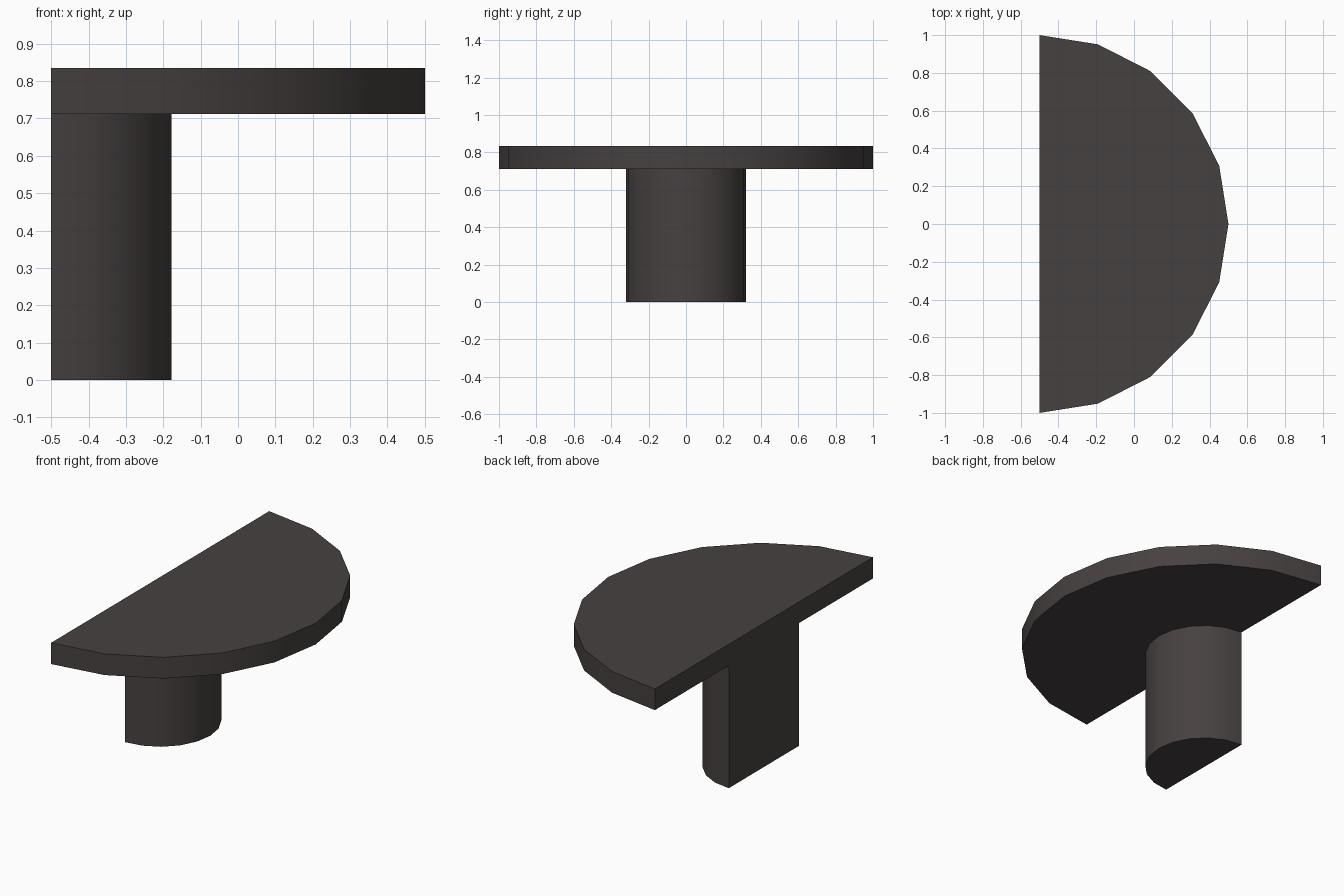
import bpy, bmesh, math

if "Cube" in bpy.data.objects:
    bpy.data.objects.remove(bpy.data.objects["Cube"])

mat = bpy.data.materials.new("dark charcoal")
mat.diffuse_color = (0.062, 0.053, 0.051, 1)
mat.use_nodes = True
mat.node_tree.nodes["Principled BSDF"].inputs["Base Color"].default_value = mat.diffuse_color

BACK_X = -0.5
SIDES = 10  # segments in each half circle


def half_disc(name, radius, z0, z1):
    """Half cylinder with its flat side on the back plane."""
    bm = bmesh.new()
    pts = []
    for i in range(SIDES + 1):
        a = -math.pi / 2 + math.pi * i / SIDES
        pts.append(bm.verts.new((BACK_X + radius * math.cos(a), radius * math.sin(a), z0)))
    base = bm.faces.new(pts)
    ext = bmesh.ops.extrude_face_region(bm, geom=[base])
    top = [v for v in ext["geom"] if isinstance(v, bmesh.types.BMVert)]
    bmesh.ops.translate(bm, verts=top, vec=(0, 0, z1 - z0))
    bmesh.ops.recalc_face_normals(bm, faces=bm.faces[:])
    mesh = bpy.data.meshes.new(name)
    bm.to_mesh(mesh)
    bm.free()
    mesh.materials.append(mat)
    obj = bpy.data.objects.new(name, mesh)
    bpy.context.collection.objects.link(obj)
    bpy.ops.object.select_all(action='DESELECT')
    obj.select_set(True)
    bpy.context.view_layer.objects.active = obj
    bpy.ops.object.shade_smooth_by_angle(angle=math.radians(30))
    return obj


# Half-round table top and its half-round pedestal
half_disc("table_top", 1.0, 0.712, 0.835)
half_disc("pedestal", 0.322, 0.0, 0.712)
